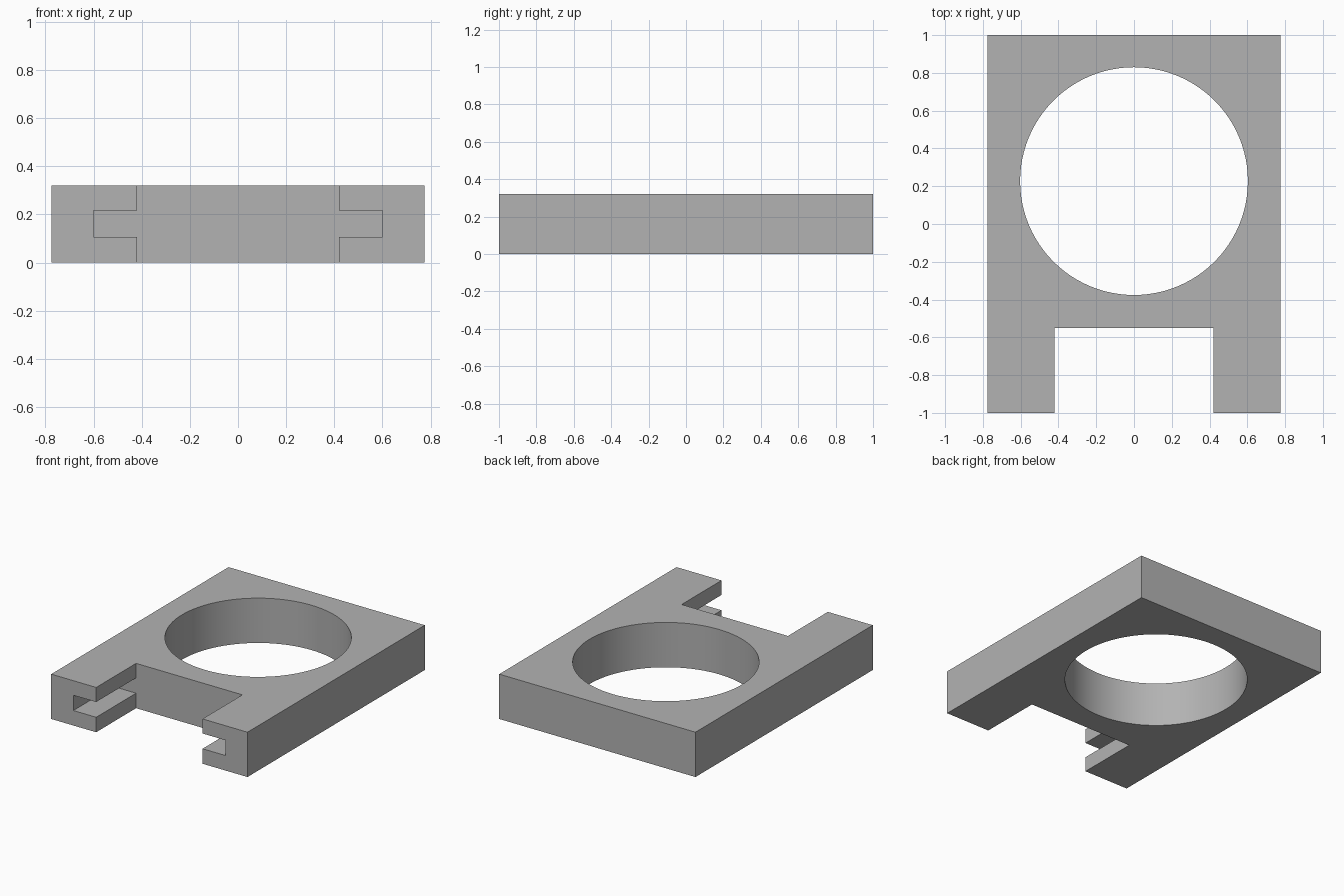
import bpy
import bmesh
from math import radians
from mathutils import Matrix, Vector

HALF_X, HALF_Y, THICK = 0.775, 1.0, 0.32
HOLE_Y, HOLE_R = 0.227, 0.603
NOTCH_X, NOTCH_END = 0.42, -0.55
GROOVE_X, GROOVE_LOW, GROOVE_HIGH = 0.60, 0.107, 0.216

cube = bpy.data.objects.get("Cube")
if cube:
    bpy.data.objects.remove(cube, do_unlink=True)


def add_object(name, bm):
    bmesh.ops.recalc_face_normals(bm, faces=bm.faces[:])
    mesh = bpy.data.meshes.new(name)
    bm.to_mesh(mesh)
    bm.free()
    obj = bpy.data.objects.new(name, mesh)
    bpy.context.collection.objects.link(obj)
    return obj


def extrude_profile(name, points, offset):
    """Closed prism from a polygon swept along an offset."""
    bm = bmesh.new()
    face = bm.faces.new([bm.verts.new(p) for p in points])
    swept = bmesh.ops.extrude_face_region(bm, geom=[face], use_keep_orig=True)
    verts = [v for v in swept["geom"] if isinstance(v, bmesh.types.BMVert)]
    bmesh.ops.translate(bm, verts=verts, vec=Vector(offset))
    return add_object(name, bm)


# Plate
corners = [(-HALF_X, -HALF_Y, 0), (HALF_X, -HALF_Y, 0),
           (HALF_X, HALF_Y, 0), (-HALF_X, HALF_Y, 0)]
plate = extrude_profile("plate", corners, (0, 0, THICK))

# Large round through hole
bm = bmesh.new()
bmesh.ops.create_cone(bm, cap_ends=True, segments=96, radius1=HOLE_R, radius2=HOLE_R,
                      depth=THICK * 2, matrix=Matrix.Translation((0, HOLE_Y, THICK / 2)))
hole_cutter = add_object("hole_cutter", bm)

# Front notch with a side groove in each arm, cut as one cross-shaped channel
right_side = [(NOTCH_X, -THICK), (NOTCH_X, GROOVE_LOW), (GROOVE_X, GROOVE_LOW),
              (GROOVE_X, GROOVE_HIGH), (NOTCH_X, GROOVE_HIGH), (NOTCH_X, THICK * 2)]
outline = right_side + [(-x, z) for x, z in reversed(right_side)]
notch_cutter = extrude_profile("notch_cutter", [(x, NOTCH_END, z) for x, z in outline],
                               (0, -1, 0))

# Cut the openings and drop the cutters
for cutter in (hole_cutter, notch_cutter):
    cutter.hide_render = True
    mod = plate.modifiers.new(cutter.name, "BOOLEAN")
    mod.operation = "DIFFERENCE"
    mod.solver = "EXACT"
    mod.object = cutter
bpy.ops.object.select_all(action="DESELECT")
bpy.context.view_layer.objects.active = plate
plate.select_set(True)
for mod in list(plate.modifiers):
    bpy.ops.object.modifier_apply(modifier=mod.name)
for cutter in (hole_cutter, notch_cutter):
    bpy.data.objects.remove(cutter, do_unlink=True)
bpy.ops.object.shade_smooth_by_angle(angle=radians(30))

# Plain grey finish
grey = bpy.data.materials.new("plain_grey")
grey.use_nodes = True
colour = (0.45, 0.45, 0.45, 1)
grey.diffuse_color = colour
grey.node_tree.nodes["Principled BSDF"].inputs["Base Color"].default_value = colour
plate.data.materials.clear()
plate.data.materials.append(grey)
